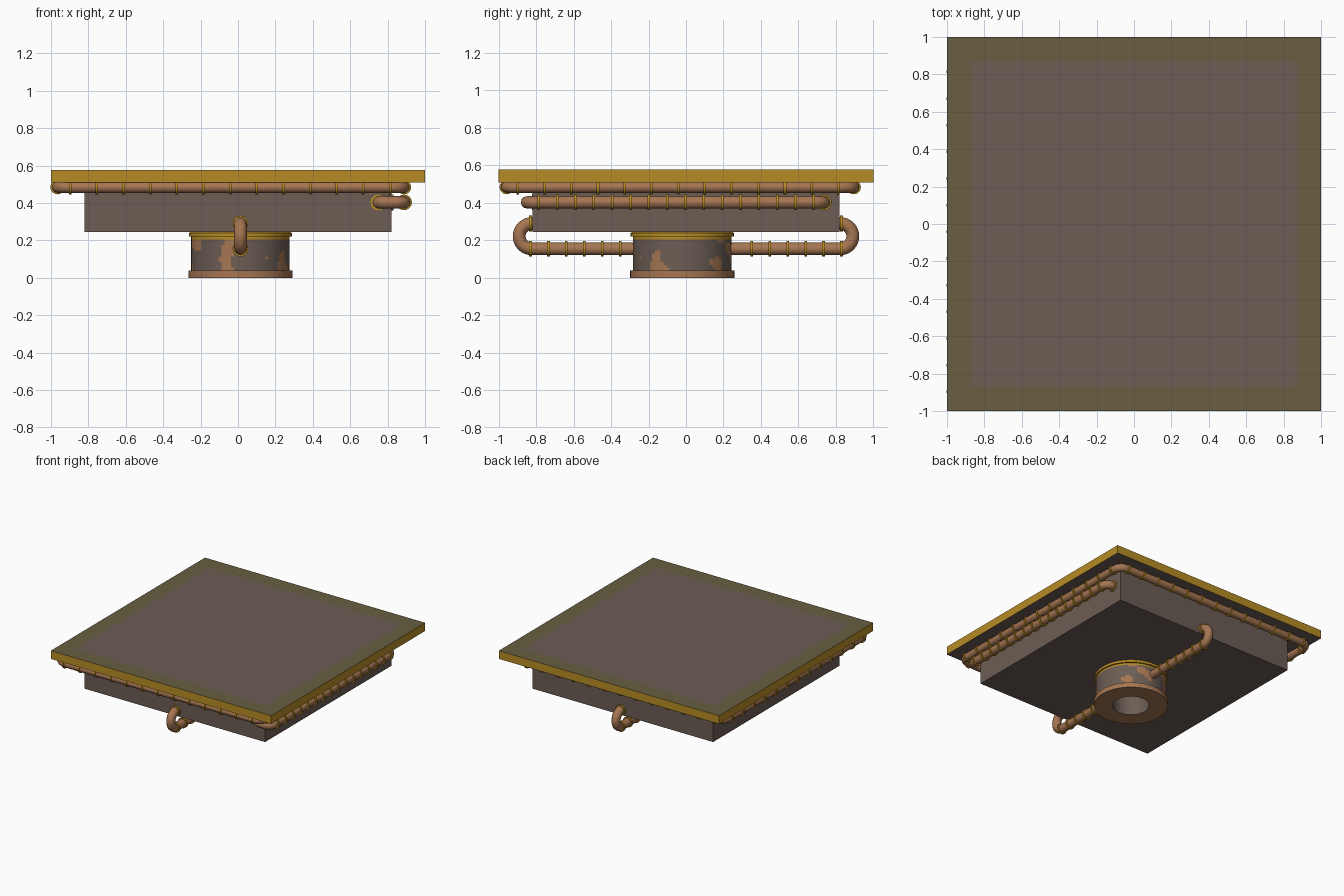
import bpy, bmesh, math
from mathutils import Vector, noise

if "Cube" in bpy.data.objects:
    bpy.data.objects.remove(bpy.data.objects["Cube"])


def mat(name, rgb):
    m = bpy.data.materials.new(name)
    m.diffuse_color = (*rgb, 1)
    m.use_nodes = True
    m.node_tree.nodes["Principled BSDF"].inputs["Base Color"].default_value = m.diffuse_color
    return m


BROWN = mat("dull brown", (0.150, 0.110, 0.090))
GOLD = mat("brass gold", (0.47, 0.26, 0.018))
OLIVE = mat("dark olive", (0.140, 0.113, 0.053))
COPPER = mat("copper", (0.38, 0.18, 0.085))


def finish(name, bm, mats, smooth=True):
    me = bpy.data.meshes.new(name)
    bm.normal_update()
    bm.to_mesh(me)
    bm.free()
    for m in mats:
        me.materials.append(m)
    ob = bpy.data.objects.new(name, me)
    bpy.context.collection.objects.link(ob)
    if smooth:
        bpy.ops.object.select_all(action='DESELECT')
        ob.select_set(True)
        bpy.context.view_layer.objects.active = ob
        bpy.ops.object.shade_smooth_by_angle(angle=math.radians(40))
    return ob


def box_mesh(half, z0, z1):
    bm = bmesh.new()
    bmesh.ops.create_cube(bm, size=1)
    for v in bm.verts:
        v.co = (v.co.x * 2 * half, v.co.y * 2 * half, z0 if v.co.z < 0 else z1)
    bm.normal_update()
    return bm


# top plate: gold edge, olive border and brown centre on top
bm = box_mesh(1.0, 0.51, 0.577)
top = next(f for f in bm.faces if f.normal.z > 0.9)
for f in bm.faces:
    f.material_index = 0 if f.normal.z < -0.9 else 1
ring = bmesh.ops.inset_individual(bm, faces=[top], thickness=0.18)["faces"]
for f in ring:
    f.material_index = 2
top.material_index = 0
finish("top_plate", bm, [BROWN, GOLD, OLIVE], False)

# body block under the plate
finish("body_block", box_mesh(0.82, 0.245, 0.515), [BROWN], False)

# hollow pedestal: lathed profile, coloured by height and blotches
CX, CY, SEG = 0.013, -0.02, 96
profile = [(0.137, 0.245), (0.137, 0.0), (0.278, 0.0), (0.278, 0.04)]
profile += [(0.263, 0.04 + 0.18 * i / 12) for i in range(13)]
profile += [(0.275, 0.22), (0.275, 0.24), (0.263, 0.246)]
bm = bmesh.new()
rows = []
for r, z in profile:
    rows.append([bm.verts.new((CX + r * math.cos(2 * math.pi * k / SEG),
                               CY + r * math.sin(2 * math.pi * k / SEG), z))
                 for k in range(SEG)])
for i in range(len(rows) - 1):
    for k in range(SEG):
        n = (k + 1) % SEG
        f = bm.faces.new((rows[i][k], rows[i][n], rows[i + 1][n], rows[i + 1][k]))
        c = f.calc_center_median()
        if i == 0:
            f.material_index = 0
        elif i < 4:
            f.material_index = 1
        elif i >= 15:
            f.material_index = 2
        else:
            f.material_index = 1 if noise.noise(c * 9 + Vector((3.1, 1.7, 0))) > 0.13 else 0
bmesh.ops.recalc_face_normals(bm, faces=bm.faces)
finish("pedestal", bm, [BROWN, COPPER, GOLD])


def rounded(points, bend, cyclic):
    """Path with every right-angle corner replaced by an arc."""
    pts = [Vector(p) for p in points]
    out = []
    for i, p in enumerate(pts):
        if not cyclic and i in (0, len(pts) - 1):
            out.append(p)
            continue
        a = (pts[i - 1] - p).normalized()
        b = (pts[(i + 1) % len(pts)] - p).normalized()
        c = p + (a + b) * bend
        for s in range(9):
            t = math.pi / 2 * s / 8
            out.append(c - b * bend * math.cos(t) - a * bend * math.sin(t))
    return out


def pipe(name, points, bend, radius, cyclic=False):
    cu = bpy.data.curves.new(name, 'CURVE')
    cu.dimensions = '3D'
    cu.bevel_depth = radius
    cu.bevel_resolution = 4
    path = rounded(points, bend, cyclic)
    sp = cu.splines.new('POLY')
    sp.points.add(len(path) - 1)
    for q, p in zip(sp.points, path):
        q.co = (*p, 1)
    sp.use_cyclic_u = cyclic
    cu.materials.append(COPPER)
    ob = bpy.data.objects.new(name, cu)
    bpy.context.collection.objects.link(ob)
    bpy.ops.object.select_all(action='DESELECT')
    ob.select_set(True)
    bpy.context.view_layer.objects.active = ob
    bpy.ops.object.convert(target='MESH')
    bpy.ops.object.shade_smooth_by_angle(angle=math.radians(50))


def bands(name, places, axis, radius):
    """Thin gold collars at the given places along one axis."""
    bm = bmesh.new()
    rot = Vector((0, 0, 1)).rotation_difference(Vector(axis)).to_matrix().to_4x4()
    for p in places:
        made = bmesh.ops.create_cone(bm, cap_ends=True, segments=20, radius1=radius,
                                     radius2=radius, depth=0.014, matrix=rot)
        bmesh.ops.translate(bm, verts=made["verts"], vec=p)
    finish(name, bm, [GOLD])


# upper pipe loop below the plate
X0, X1, Y0, Y1, Z = -0.965, 0.888, -0.957, 0.895, 0.484
pipe("upper_pipe_loop", [(X0, Y0, Z), (X1, Y0, Z), (X1, Y1, Z), (X0, Y1, Z)], 0.065, 0.03, True)
steps = [-0.897 + 0.1425 * i for i in range(13)]
bands("upper_bands_x", [(s, y, Z) for s in steps for y in (Y0, Y1)], (1, 0, 0), 0.038)
bands("upper_bands_y", [(x, s, Z) for s in steps for x in (X0, X1)], (0, 1, 0), 0.038)

# lower pipe on the right side, both ends turning into the body
LZ, LX = 0.403, 0.888
pipe("lower_side_pipe", [(0.80, 0.735, LZ), (LX, 0.735, LZ), (LX, -0.848, LZ),
                         (0.75, -0.848, LZ), (0.75, -0.78, LZ)], 0.05, 0.033)
bands("lower_bands", [(LX, -0.785 + 0.0978 * i, LZ) for i in range(16)], (0, 1, 0), 0.042)
bands("lower_end_band_front", [(0.75, -0.815, LZ)], (0, 1, 0), 0.042)
bands("lower_end_band_side", [(0.825, 0.735, LZ)], (1, 0, 0), 0.042)

# hooked pipes from the pedestal up into the front and back of the body
for label, s in (("front", -1), ("back", 1)):
    pipe(label + "_hook_pipe", [(CX, 0.22 * s, 0.155), (CX, 0.89 * s, 0.155),
                                (CX, 0.89 * s, 0.29), (CX, 0.80 * s, 0.29)], 0.067, 0.034)
    bands(label + "_hook_bands",
          [(CX, (0.35 + 0.096 * i) * s, 0.155) for i in range(6)] + [(CX, 0.83 * s, 0.29)],
          (0, 1, 0), 0.042)
